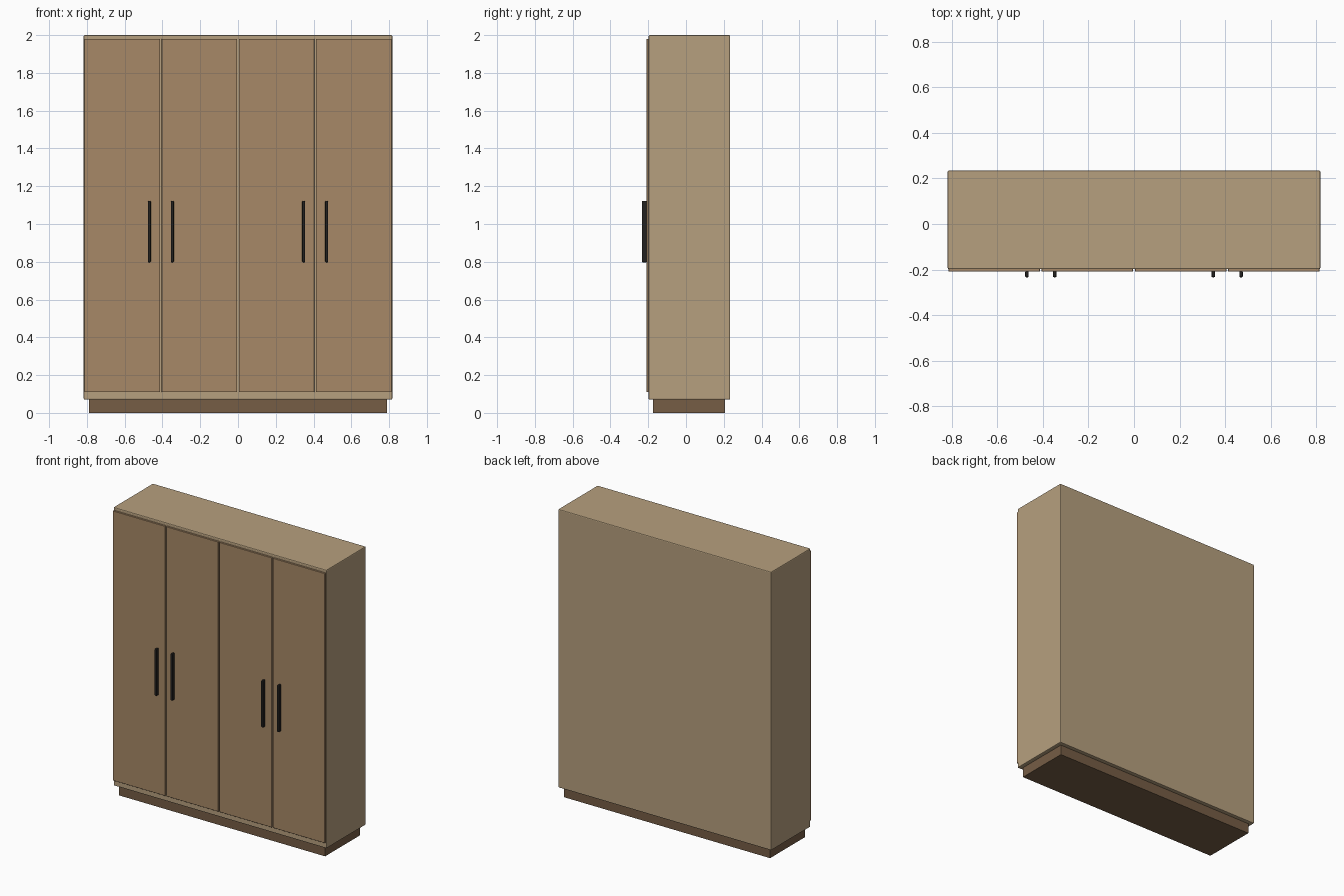
import bpy, bmesh

if "Cube" in bpy.data.objects:
    bpy.data.objects.remove(bpy.data.objects["Cube"])


def material(name, color):
    m = bpy.data.materials.new(name)
    m.diffuse_color = (*color, 1)
    m.use_nodes = True
    m.node_tree.nodes["Principled BSDF"].inputs["Base Color"].default_value = m.diffuse_color
    return m


carcass_wood = material("carcass_wood", (0.47, 0.35, 0.21))
door_wood = material("door_wood", (0.39, 0.25, 0.135))
plinth_wood = material("plinth_wood", (0.18, 0.11, 0.06))
dark_metal = material("dark_metal", (0.016, 0.015, 0.014))


def box(name, x, y, z, mat, bevel=0.0, segments=2):
    """Box spanning the (min, max) ranges x, y, z with softened edges."""
    bm = bmesh.new()
    bmesh.ops.create_cube(bm, size=1)
    for v in bm.verts:
        for i, (lo, hi) in enumerate((x, y, z)):
            v.co[i] = hi if v.co[i] > 0 else lo
    mesh = bpy.data.meshes.new(name)
    bm.to_mesh(mesh)
    bm.free()
    mesh.materials.append(mat)
    obj = bpy.data.objects.new(name, mesh)
    bpy.context.collection.objects.link(obj)
    if bevel:
        mod = obj.modifiers.new("soft_edges", "BEVEL")
        mod.width = bevel
        mod.segments = segments
    return obj


HALF_W = 0.817
BACK, FRONT = 0.234, -0.198

# Cabinet body and recessed plinth
box("carcass", (-HALF_W, HALF_W), (FRONT, BACK), (0.07, 2.0), carcass_wood, 0.006)
box("plinth", (-0.79, 0.79), (-0.174, 0.207), (0.0, 0.075), plinth_wood)

# Four flat doors separated by narrow gaps
pitch = 2 * HALF_W / 4
gap = 0.008
for i in range(4):
    left = -HALF_W + i * pitch
    box(f"door_{i + 1}", (left + gap / 2, left + pitch - gap / 2),
        (-0.209, FRONT + 0.002), (0.11, 1.98), door_wood, 0.0015, 1)

# Bar handles either side of the outer door gaps
n = 0
for seam in (-pitch, pitch):
    for offset in (-0.061, 0.061):
        n += 1
        c = seam + offset
        box(f"handle_{n}", (c - 0.008, c + 0.008), (-0.234, -0.207),
            (0.797, 1.122), dark_metal, 0.005)
